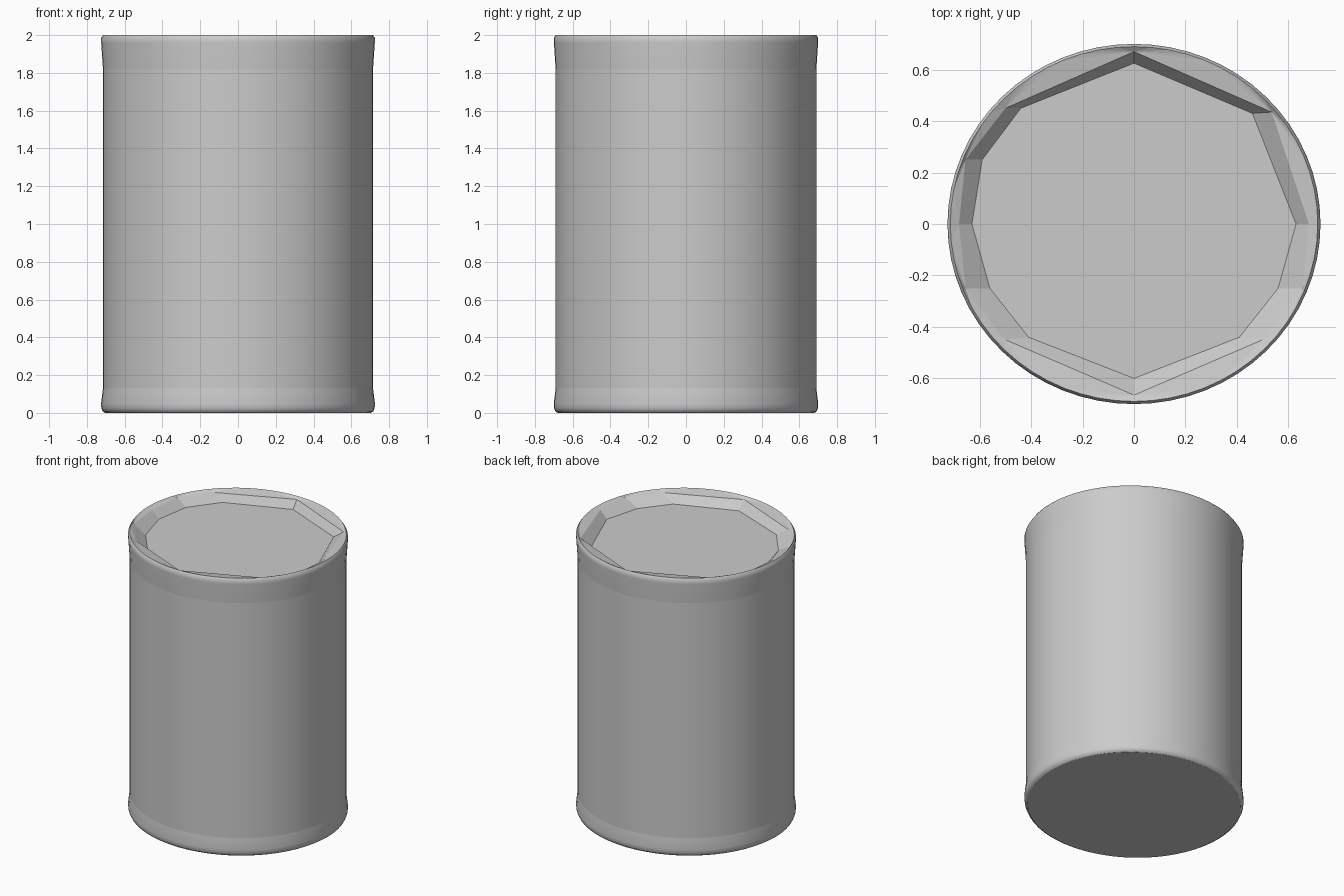
import bpy, bmesh, math

cube = bpy.data.objects.get("Cube")
if cube:
    bpy.data.objects.remove(cube, do_unlink=True)

SEGMENTS = 64
RX, RY = 0.725, 0.70

grey = bpy.data.materials.new("plain grey")
grey.use_nodes = True
colour = (0.6, 0.6, 0.6, 1)
grey.diffuse_color = colour
grey.node_tree.nodes["Principled BSDF"].inputs["Base Color"].default_value = colour

bm = bmesh.new()


def oval(scale, z):
    """Ring of vertices on the can's oval section."""
    angles = [math.tau * i / SEGMENTS for i in range(SEGMENTS)]
    return [bm.verts.new((RX * scale * math.cos(a), RY * scale * math.sin(a), z)) for a in angles]


def polygon(points, z):
    return [bm.verts.new((x, y, z)) for x, y in points]


def join(low, high, smooth):
    """Band of quads between two rings of equal length."""
    for i in range(len(low)):
        j = (i + 1) % len(low)
        bm.faces.new((low[i], low[j], high[j], high[i])).smooth = smooth


def stitch(ring, poly):
    """Triangles between the round rim and a coarse polygon."""
    def nearest(v):
        a = math.atan2(v.co.y, v.co.x)
        return min(range(len(poly)), key=lambda k: abs(
            math.remainder(a - math.atan2(poly[k].co.y, poly[k].co.x), math.tau)))
    for i, v in enumerate(ring):
        w = ring[(i + 1) % len(ring)]
        a, b = nearest(v), nearest(w)
        bm.faces.new((v, w, poly[b]))
        if a != b:
            bm.faces.new((v, poly[b], poly[a]))


# Can body: rounded foot, straight wall, flared top lip
profile = [(0.97, 0), (0.988, 0.008), (0.998, 0.025), (1, 0.05), (0.986, 0.13),
           (0.986, 1.82), (0.999, 1.96), (1, 1.985), (0.985, 2)]
rings = [oval(s, z) for s, z in profile]
for low, high in zip(rings, rings[1:]):
    join(low, high, True)
bm.faces.new(rings[0][::-1])

# Soft creases where foot and lip meet the wall
for ring in (rings[4], rings[5]):
    for i, v in enumerate(ring):
        bm.edges.get((v, ring[(i + 1) % SEGMENTS])).smooth = False

# Recessed lid: coarse polygon with sloping sides
brink = [(0.68, 0), (0.535, 0.435), (0, 0.67), (-0.5, 0.45), (-0.655, 0.25), (-0.68, 0),
         (-0.655, -0.25), (-0.5, -0.45), (0, -0.665), (0.5, -0.45), (0.655, -0.25)]
floor = [(0.63, 0), (0.46, 0.43), (0, 0.625), (-0.44, 0.45), (-0.59, 0.25), (-0.63, 0),
         (-0.56, -0.25), (-0.41, -0.44), (0, -0.6), (0.41, -0.44), (0.56, -0.25)]
upper = polygon(brink, 1.985)
lower = polygon(floor, 1.93)
stitch(rings[-1], upper)
join(upper, lower, False)
bm.faces.new(lower)

bmesh.ops.recalc_face_normals(bm, faces=bm.faces)
mesh = bpy.data.meshes.new("can_body")
bm.to_mesh(mesh)
bm.free()
mesh.materials.append(grey)
can = bpy.data.objects.new("can_body", mesh)
bpy.context.collection.objects.link(can)
